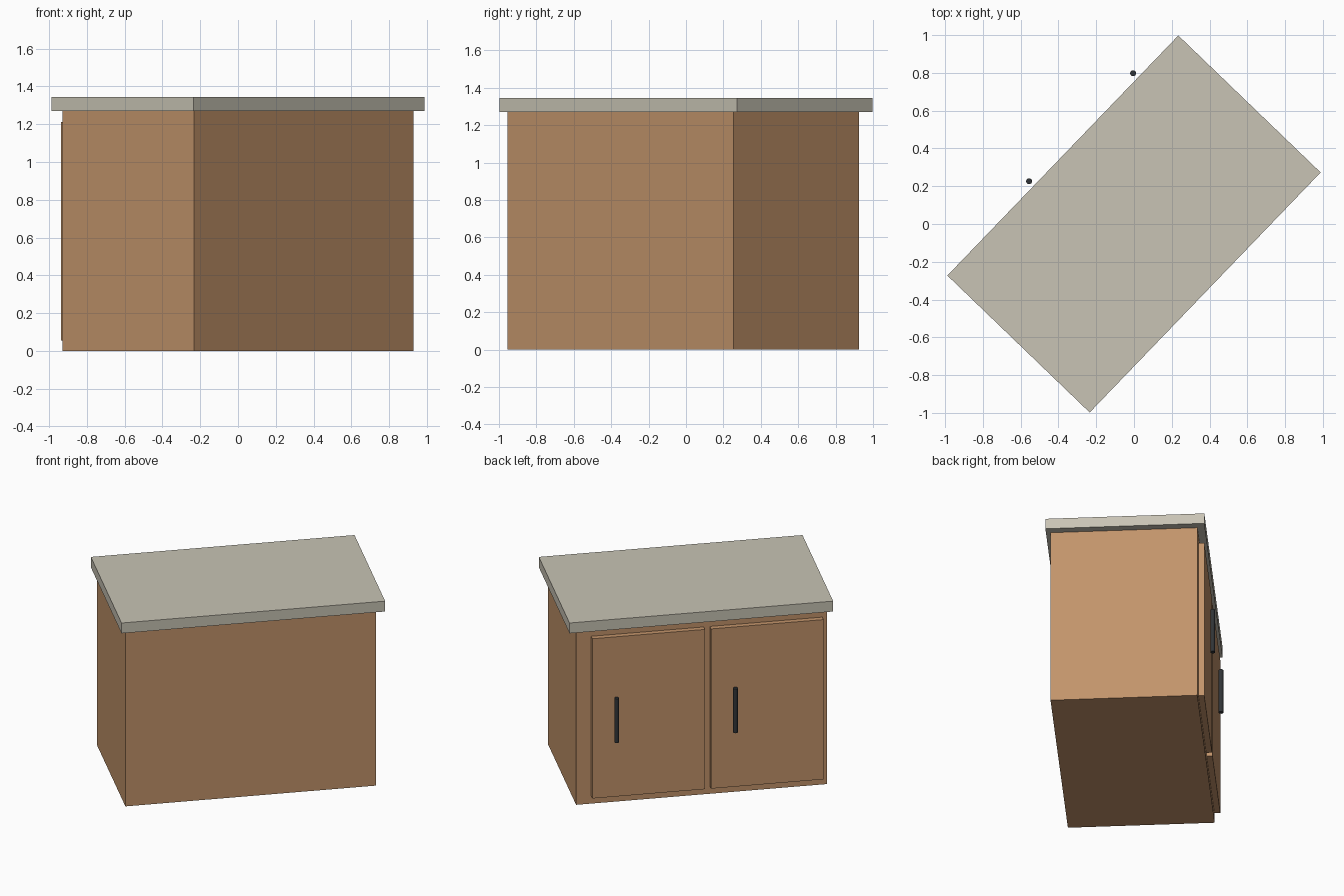
import bpy
import bmesh
from math import radians
from mathutils import Matrix, Vector

if "Cube" in bpy.data.objects:
    bpy.data.objects.remove(bpy.data.objects["Cube"], do_unlink=True)

# The whole cabinet is turned about the vertical axis
TURN = Matrix.Rotation(radians(46.1), 4, "Z")


def make_material(name, rgb):
    mat = bpy.data.materials.new(name)
    mat.use_nodes = True
    color = (*rgb, 1.0)
    mat.diffuse_color = color
    mat.node_tree.nodes["Principled BSDF"].inputs["Base Color"].default_value = color
    return mat


wood = make_material("warm wood", (0.54, 0.295, 0.145))
stone = make_material("pale stone", (0.58, 0.55, 0.46))
metal = make_material("dark metal", (0.03, 0.034, 0.038))


def add_object(name, bm, mat):
    bm.transform(TURN)
    mesh = bpy.data.meshes.new(name)
    bm.to_mesh(mesh)
    bm.free()
    mesh.materials.append(mat)
    obj = bpy.data.objects.new(name, mesh)
    bpy.context.collection.objects.link(obj)
    return obj


def add_box(name, low, high, mat):
    low, high = Vector(low), Vector(high)
    bm = bmesh.new()
    place = Matrix.Translation((low + high) / 2) @ Matrix.Diagonal((*(high - low), 1))
    bmesh.ops.create_cube(bm, size=1, matrix=place)
    return add_object(name, bm, mat)


def add_handle(name, center, radius, height):
    bm = bmesh.new()
    bmesh.ops.create_cone(bm, cap_ends=True, segments=12, radius1=radius,
                          radius2=radius, depth=height,
                          matrix=Matrix.Translation(center))
    for face in bm.faces:
        face.smooth = len(face.verts) == 4
    for edge in bm.edges:
        edge.smooth = all(face.smooth for face in edge.link_faces)
    return add_object(name, bm, metal)


# Carcass and overhanging worktop
add_box("cabinet_body", (-0.85, -0.493, 0), (0.828, 0.473, 1.27), wood)
add_box("worktop", (-0.882, -0.523, 1.27), (0.882, 0.523, 1.345), stone)

# Two doors, each with an upright bar handle
door_width = 0.753
for side, start in (("right", -0.82), ("left", -0.026)):
    add_box(f"{side}_door", (start, 0.473, 0.055),
            (start + door_width, 0.512, 1.212), wood)
    add_handle(f"{side}_handle", (start + 0.598, 0.557, 0.63), 0.016, 0.32)
